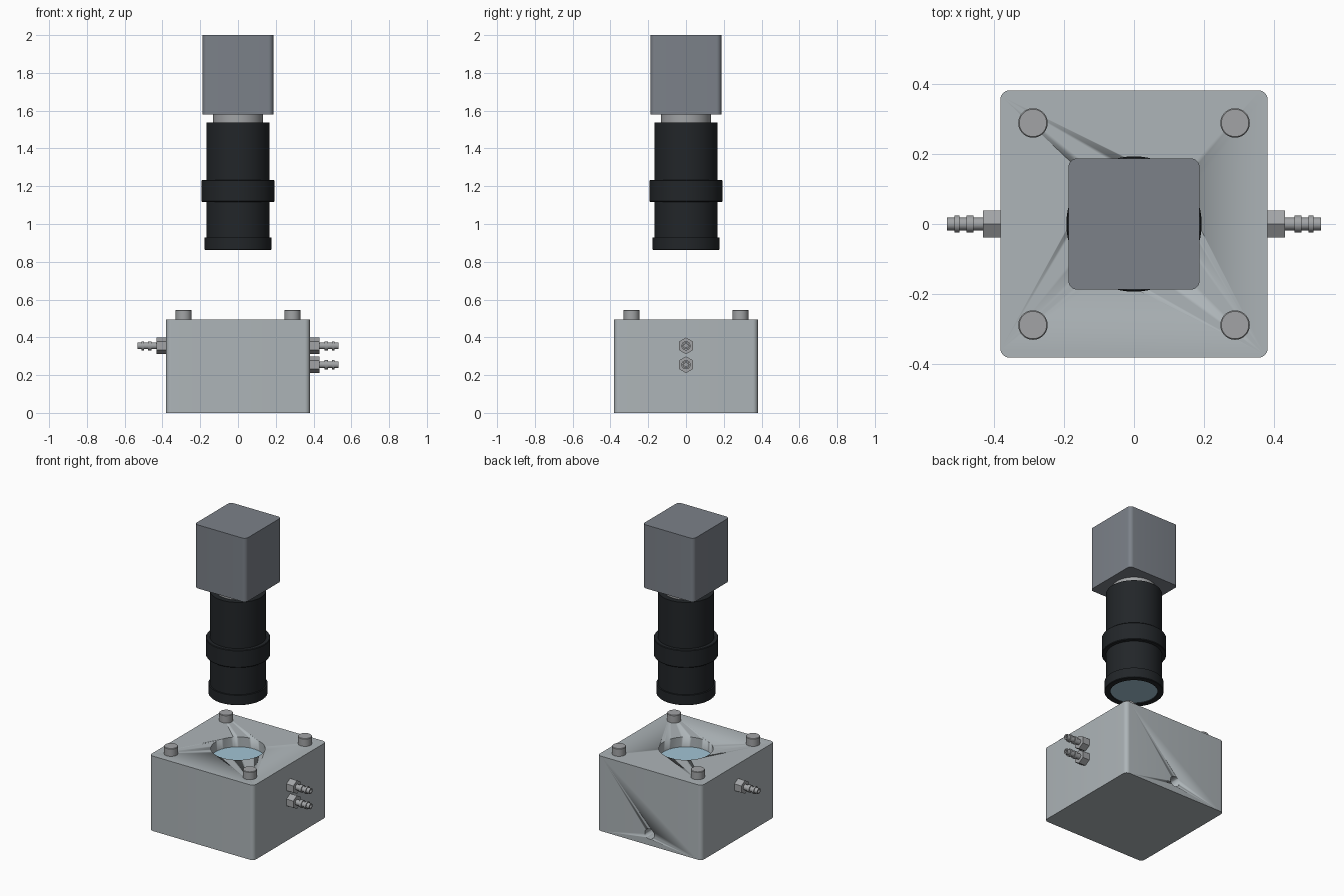
import bpy, bmesh, math
from mathutils import Matrix

if "Cube" in bpy.data.objects:
    bpy.data.objects.remove(bpy.data.objects["Cube"])


def material(name, rgb):
    m = bpy.data.materials.new(name)
    m.diffuse_color = (*rgb, 1)
    m.use_nodes = True
    m.node_tree.nodes["Principled BSDF"].inputs["Base Color"].default_value = m.diffuse_color
    return m


METAL = material("light_metal", (0.42, 0.46, 0.48))
STEEL = material("steel", (0.36, 0.37, 0.38))
CASE = material("camera_grey", (0.20, 0.22, 0.25))
BLACK = material("lens_black", (0.016, 0.019, 0.022))
GLASS = material("glass_blue", (0.36, 0.55, 0.66))


def finish(name, bm, mat):
    bmesh.ops.recalc_face_normals(bm, faces=bm.faces)
    me = bpy.data.meshes.new(name)
    bm.to_mesh(me)
    bm.free()
    ob = bpy.data.objects.new(name, me)
    bpy.context.collection.objects.link(ob)
    if mat:
        me.materials.append(mat)
    bpy.ops.object.select_all(action='DESELECT')
    ob.select_set(True)
    bpy.context.view_layer.objects.active = ob
    bpy.ops.object.shade_smooth_by_angle(angle=math.radians(30))
    return ob


def lathe(name, profile, mat=None, sides=64, matrix=Matrix()):
    """Revolve (radius, height) points about z; zero radius closes an end."""
    bm = bmesh.new()
    vs = [bm.verts.new((r, 0, z)) for r, z in profile]
    edges = [bm.edges.new(p) for p in zip(vs, vs[1:])]
    bmesh.ops.spin(bm, geom=vs + edges, cent=(0, 0, 0), axis=(0, 0, 1),
                   angle=math.tau, steps=sides, use_merge=False)
    bmesh.ops.remove_doubles(bm, verts=bm.verts, dist=1e-5)
    bm.transform(matrix)
    return finish(name, bm, mat)


def rod(name, r, z0, z1, mat=None, sides=64, matrix=Matrix()):
    return lathe(name, [(0, z0), (r, z0), (r, z1), (0, z1)], mat, sides, matrix)


def rounded_block(name, half, z0, z1, radius, mat):
    """Square block with rounded upright edges."""
    bm = bmesh.new()
    bmesh.ops.create_cube(bm, size=1, matrix=Matrix.Translation((0, 0, (z0 + z1) / 2))
                          @ Matrix.Diagonal((2 * half, 2 * half, z1 - z0, 1)))
    upright = [e for e in bm.edges
               if abs(e.verts[0].co.z - e.verts[1].co.z) > 0.01]
    bmesh.ops.bevel(bm, geom=upright, offset=radius, segments=8,
                    profile=0.5, affect='EDGES')
    return finish(name, bm, mat)


def cut(target, cutter):
    mod = target.modifiers.new("cut", 'BOOLEAN')
    mod.operation, mod.solver, mod.object = 'DIFFERENCE', 'EXACT', cutter
    bpy.context.view_layer.objects.active = target
    bpy.ops.object.modifier_apply(modifier=mod.name)
    bpy.data.objects.remove(cutter)


# Chamber block with window opening and rear port
block = rounded_block("chamber_block", 0.381, 0, 0.495, 0.027, METAL)
cut(block, rod("window_cutter", 0.163, 0.40, 0.6))
cut(block, rod("port_cutter", 0.034, -0.5, -0.26, sides=32,
               matrix=Matrix.Translation((0, 0, 0.075)) @ Matrix.Rotation(math.pi / 2, 4, 'X')))
rod("window_glass", 0.163, 0.40, 0.43, GLASS)

# Corner screws
for i, (sx, sy) in enumerate([(-1, -1), (1, -1), (1, 1), (-1, 1)]):
    lathe(f"corner_screw_{i + 1}",
          [(0, 0.49), (0.042, 0.49), (0.042, 0.543), (0.039, 0.546), (0, 0.546)],
          STEEL, 40, Matrix.Translation((0.288 * sx, 0.288 * sy, 0)))

# Hose fittings: hex nut and hollow barbed nozzle
barb = [(0, 0.42), (0.018, 0.42), (0.018, 0.457), (0.024, 0.457), (0.024, 0.477),
        (0.018, 0.477), (0.018, 0.497), (0.024, 0.497), (0.024, 0.511),
        (0.018, 0.511), (0.018, 0.533), (0.010, 0.533), (0.010, 0.44), (0, 0.44)]
for label, side, z in [("right_upper", 1, 0.355), ("right_lower", 1, 0.255),
                       ("left", -1, 0.355)]:
    m = Matrix.Translation((0, 0, z)) @ Matrix.Rotation(side * math.pi / 2, 4, 'Y')
    rod(f"hex_nut_{label}", 0.044, 0.37, 0.431, STEEL, 6, m)
    lathe(f"hose_barb_{label}", barb, STEEL, 32, m)

# Lens barrel with focus ring and recessed front element
lathe("lens_barrel",
      [(0, 0.875), (0.142, 0.875), (0.142, 0.862), (0.174, 0.862), (0.177, 0.865),
       (0.177, 0.928), (0.168, 0.928), (0.168, 1.117), (0.190, 1.117), (0.193, 1.121),
       (0.193, 1.229), (0.190, 1.233), (0.168, 1.233), (0.168, 1.538), (0, 1.538)], BLACK)
rod("front_lens_glass", 0.141, 0.868, 0.88, GLASS)

# Camera mount and body
rod("lens_mount", 0.132, 1.53, 1.59, STEEL)
rounded_block("camera_body", 0.187, 1.58, 2.0, 0.026, CASE)
